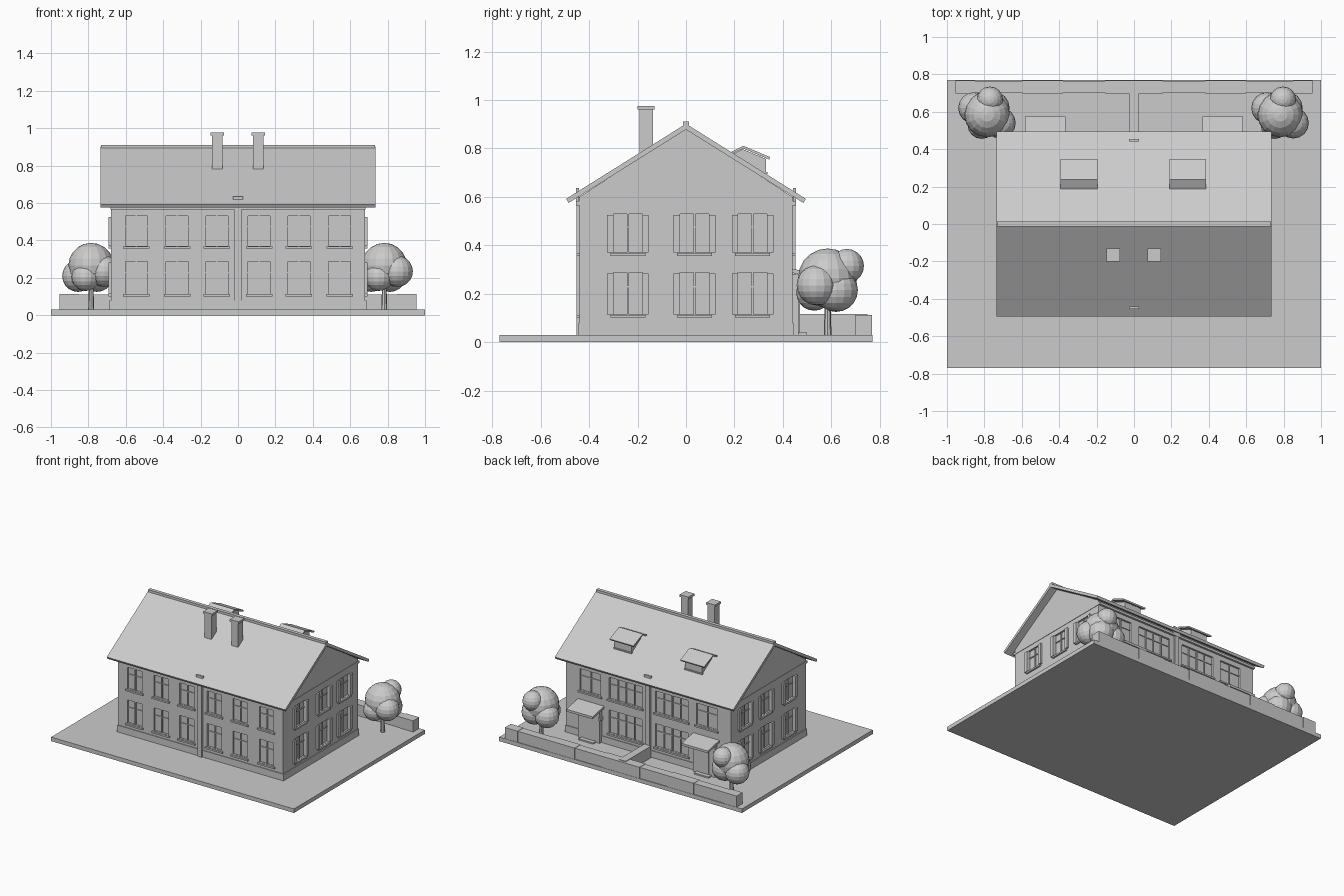
import bpy, bmesh, math
from mathutils import Vector

cube = bpy.data.objects.get("Cube")
if cube:
    bpy.data.objects.remove(cube, do_unlink=True)

GREY = (0.6, 0.6, 0.6, 1)
mat = bpy.data.materials.new("plain grey")
mat.use_nodes = True
mat.diffuse_color = GREY
mat.node_tree.nodes["Principled BSDF"].inputs["Base Color"].default_value = GREY


def finish(name, bm):
    bmesh.ops.recalc_face_normals(bm, faces=bm.faces[:])
    mesh = bpy.data.meshes.new(name)
    bm.to_mesh(mesh)
    bm.free()
    mesh.materials.append(mat)
    obj = bpy.data.objects.new(name, mesh)
    bpy.context.collection.objects.link(obj)
    return obj


def add_box(bm, lo, hi):
    lo, hi = Vector(lo), Vector(hi)
    new = bmesh.ops.create_cube(bm, size=1)["verts"]
    for v in new:
        v.co = (lo + hi) / 2 + v.co * (hi - lo)


def box(name, x, y, z):
    bm = bmesh.new()
    add_box(bm, (x[0], y[0], z[0]), (x[1], y[1], z[1]))
    return finish(name, bm)


def prism(name, profile, x0, x1):
    """Extrude a y-z profile along x."""
    bm = bmesh.new()
    face = bm.faces.new([bm.verts.new((x0, y, z)) for y, z in profile])
    ext = bmesh.ops.extrude_face_region(bm, geom=[face])["geom"]
    for v in ext:
        if isinstance(v, bmesh.types.BMVert):
            v.co.x = x1
    return finish(name, bm)


W, D = 0.68, 0.44  # half width and half depth of the house


def wall_box(bm, wall, u, d, z):
    """Box on a wall: u runs along the wall, d is the distance outwards."""
    sign = 1 if wall in ("back", "right") else -1
    if wall in ("front", "back"):
        ys = sorted(sign * (D + k) for k in d)
        add_box(bm, (u[0], ys[0], z[0]), (u[1], ys[1], z[1]))
    else:
        xs = sorted(sign * (W + k) for k in d)
        add_box(bm, (xs[0], u[0], z[0]), (xs[1], u[1], z[1]))


# Ground slab and house body
box("ground_slab", (-1, 1), (-0.77, 0.77), (0, 0.03))
house = prism("house_walls", [(-D, 0.03), (D, 0.03), (D, 0.6), (0, 0.885), (-D, 0.6)], -W, W)
box("plinth", (-W - 0.006, W + 0.006), (-D - 0.005, D + 0.005), (0.028, 0.08))
box("eaves_cornice", (-W - 0.003, W + 0.003), (-D - 0.015, D + 0.015), (0.565, 0.582))

# Windows: each entry is wall, centre, width, mullions, shutters
windows = []
for s in (-1, 1):
    for u in (0.113, 0.325, 0.543):
        windows.append(("front", s * u, 0.118, 1, False))
    windows.append(("back", s * 0.19, 0.27, 3, False))
for wall in ("left", "right"):
    for u in (-0.24, 0.035, 0.275):
        windows.append((wall, u, 0.12, 1, True))
rows = [(0.115, 0.287), (0.37, 0.53)]
openings = [(w, z) for w in windows for z in rows]
openings += [(("back", s * 0.48, 0.17, 1, False), rows[1]) for s in (-1, 1)]

cut, frame, sill, shutter = (bmesh.new() for _ in range(4))
for (wall, u, width, mullions, shutters), (z0, z1) in openings:
    a, b = u - width / 2, u + width / 2
    wall_box(cut, wall, (a, b), (-0.014, 0.05), (z0, z1))
    for i in range(mullions):
        c = a + width * (i + 1) / (mullions + 1)
        wall_box(frame, wall, (c - 0.004, c + 0.004), (-0.02, -0.006), (z0, z1))
    zm = z0 + (z1 - z0) * 0.66
    wall_box(frame, wall, (a, b), (-0.02, -0.008), (zm - 0.003, zm + 0.003))
    wall_box(sill, wall, (a - 0.012, b + 0.012), (-0.014, 0.012), (z0 - 0.014, z0 - 0.002))
    if shutters:
        for s in (-1, 1):
            c = u + s * (width / 2 + 0.013)
            wall_box(shutter, wall, (c - 0.013, c + 0.013), (-0.005, 0.013), (z0, z1 - 0.004))
cutter = finish("window_cutter", cut)
cutter.hide_render = True
finish("window_bars", frame)
finish("window_sills", sill)
finish("window_shutters", shutter)

mod = house.modifiers.new("openings", "BOOLEAN")
mod.operation = "DIFFERENCE"
mod.solver = "EXACT"
mod.object = cutter
deps = bpy.context.evaluated_depsgraph_get()
cut_mesh = bpy.data.meshes.new_from_object(house.evaluated_get(deps))
house.modifiers.clear()
house.data = cut_mesh
bpy.data.objects.remove(cutter, do_unlink=True)

# Roof and ridge
prism("roof", [(-0.495, 0.592), (0, 0.902), (0.495, 0.592), (0.485, 0.575),
               (0, 0.878), (-0.485, 0.575)], -0.735, 0.735)
box("ridge_cap", (-0.732, 0.732), (-0.013, 0.013), (0.885, 0.911))

# Party wall strips on the front and back
for name, s in (("front", -1), ("back", 1)):
    y = sorted((s * 0.435, s * 0.453))
    box(name + "_party_strip", (-0.018, 0.018), y, (0.03, 0.6))
    box(name + "_strip_head", (-0.028, 0.028), sorted((s * 0.442, s * 0.454)), (0.58, 0.636))

# Chimneys
for name, x in (("right", 0.108), ("left", -0.111)):
    box(name + "_chimney", (x - 0.028, x + 0.028), (-0.193, -0.137), (0.75, 0.965))
    box(name + "_chimney_cap", (x - 0.036, x + 0.036), (-0.2, -0.13), (0.96, 0.976))

# Dormers on the back slope
for name, x in (("right", 0.288), ("left", -0.294)):
    prism(name + "_dormer_body", [(0.2, 0.7), (0.33, 0.69), (0.33, 0.757), (0.235, 0.797),
                                  (0.2, 0.78)], x - 0.07, x + 0.07)
    prism(name + "_dormer_roof", [(0.185, 0.785), (0.237, 0.811), (0.348, 0.764),
                                  (0.344, 0.754), (0.237, 0.8), (0.188, 0.776)],
          x - 0.098, x + 0.098)
    box(name + "_dormer_sill", (x - 0.075, x + 0.075), (0.315, 0.337), (0.694, 0.702))

# Porches with sloping canopies and doors
for name, s in (("right", 1), ("left", -1)):
    x = s * 0.475
    box(name + "_porch", (x - 0.09, x + 0.09), (0.43, 0.465), (0.03, 0.28))
    prism(name + "_canopy", [(0.43, 0.305), (0.575, 0.275), (0.575, 0.258), (0.43, 0.288)],
          x - 0.108, x + 0.108)
    box(name + "_door", (x - 0.04, x + 0.04), (0.46, 0.47), (0.03, 0.23))
    box(name + "_door_step", (x - 0.06, x + 0.06), (0.46, 0.5), (0.03, 0.04))
    box(name + "_porch_lamp", (x - 0.1, x - 0.085), (0.44, 0.475), (0.2, 0.225))

# Garden walls
edges = [-0.955, -0.85, -0.6, -0.38, -0.155, 0.155, 0.38, 0.6, 0.85, 0.955]
for i, (a, b) in enumerate(zip(edges, edges[1:])):
    shift = 0.004 * (i % 2)
    box("garden_wall_%d" % (i + 1), (a, b), (0.698 + shift, 0.768 - shift), (0.03, 0.113 - shift / 2))
box("garden_divider", (-0.028, 0.028), (0.45, 0.75), (0.03, 0.117))

# Trees: a trunk and a cluster of round leaf masses
blobs = [(0, -0.005, 0.265, 0.122), (0.015, 0.075, 0.315, 0.07), (-0.07, 0.03, 0.21, 0.085),
         (0.07, -0.05, 0.235, 0.083), (0.03, 0.03, 0.215, 0.09), (-0.03, -0.06, 0.205, 0.075)]
for name, x in (("left", -0.785), ("right", 0.782)):
    bm = bmesh.new()
    for dx, dy, z, r in blobs:
        new = bmesh.ops.create_uvsphere(bm, u_segments=16, v_segments=10, radius=r)["verts"]
        bmesh.ops.translate(bm, verts=new, vec=(x + dx, 0.59 + dy, z))
    finish(name + "_tree_leaves", bm)
    bm = bmesh.new()
    trunk = bmesh.ops.create_cone(bm, segments=8, radius1=0.016, radius2=0.011, depth=0.16, cap_ends=True)
    bmesh.ops.translate(bm, verts=trunk["verts"], vec=(x, 0.585, 0.11))
    finish(name + "_tree_trunk", bm)
